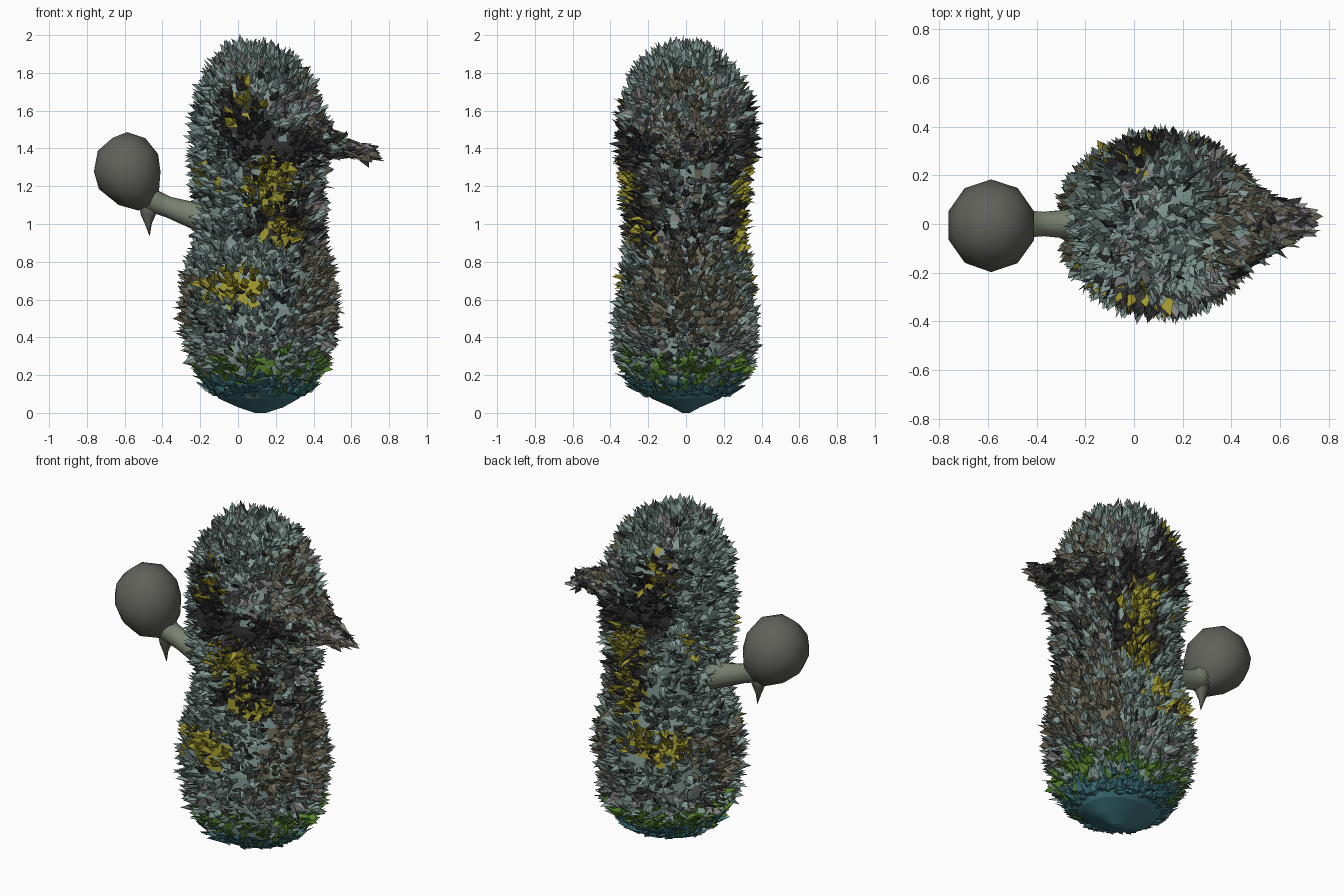
import bpy, bmesh, math, random
from mathutils import Vector, Matrix, noise

if "Cube" in bpy.data.objects:
    bpy.data.objects.remove(bpy.data.objects["Cube"])

random.seed(7)

PALETTE = [("teal", (.23, .33, .30)), ("dark", (.035, .035, .035)), ("brown", (.16, .145, .10)),
           ("yellow", (.36, .32, .03)), ("green", (.10, .24, .03)), ("blue", (.05, .18, .21)),
           ("grey", (.22, .22, .22)), ("ball_grey", (.12, .12, .105)), ("arm_olive", (.20, .23, .17))]
MATS = []
for nm, c in PALETTE:
    m = bpy.data.materials.new(nm)
    m.diffuse_color = (*c, 1)
    m.use_nodes = True
    m.node_tree.nodes["Principled BSDF"].inputs["Base Color"].default_value = m.diffuse_color
    MATS.append(m)
TEAL, DARK, BROWN, YELLOW, GREEN, BLUE, GREY, BALL, ARM = range(9)


def near(p, x, z, rx, rz):
    return ((p.x - x) / rx) ** 2 + ((p.z - z) / rz) ** 2 < 1


# plumage colours by place, the same on the front and the back
def plumage(p):
    q = p + noise.noise_vector(p * 9) * .06 + Vector([random.uniform(-.045, .045) for _ in range(3)])
    side = abs(q.y) > .12
    if q.z < .15:
        return BLUE
    if q.z < .29:
        return GREEN if random.random() < .6 else TEAL
    if q.z < .42 and random.random() < .4:
        return GREY
    if side and (near(q, .16, 1.2, .11, .13) or near(q, .2, .96, .07, .12) or near(q, 0, .66, .16, .09)):
        return YELLOW if random.random() < .85 else DARK
    if q.x < -.14 and 1.1 < q.z < 1.36 and side:
        return YELLOW if random.random() < .6 else TEAL
    if side and near(q, .02, 1.64, .07, .09):
        return YELLOW if random.random() < .4 else DARK
    if side and (near(q, .03, 1.52, .1, .2) or near(q, .26, 1.4, .22, .09) or near(q, .2, 1.02, .13, .18)):
        return DARK
    if near(q, .27, 1.6, .1, .1) or near(q, .02, 1.8, .06, .13):
        return GREY if random.random() < .6 else TEAL
    if q.x > .5 and q.z > 1.3:
        return random.choice((GREY, BROWN, DARK))
    if q.x > .3 and (q.z > 1.45 or .42 < q.z < .85):
        return BROWN if random.random() < .75 else TEAL
    if q.x < -.2 and .42 < q.z < .75:
        return BROWN
    if q.x > .3 and .85 < q.z < 1.4:
        return random.choice((TEAL, TEAL, DARK, GREY, BROWN))
    return DARK if random.random() < .08 else TEAL


def ring_point(row, a):
    c, u, v = row
    return c + u * math.cos(a) + v * math.sin(a)


# skin through elliptical rings (centre, half axis, half axis), capped
def loft(bm, rows, n, colour):
    rings = [[bm.verts.new(ring_point(r, math.tau * i / n)) for i in range(n)] for r in rows]
    faces = [bm.faces.new(rings[0]), bm.faces.new(rings[-1])]
    for a, b in zip(rings, rings[1:]):
        for i in range(n):
            j = (i + 1) % n
            faces.append(bm.faces.new((a[i], a[j], b[j], b[i])))
    for f in faces:
        f.material_index = colour(f.calc_center_median())


# one pointed, ridged feather
def feather(bm, p, nrm, direction, length, width, mat):
    d = direction.normalized()
    s = (Matrix.Rotation(random.uniform(-.8, .8), 3, d) @ d.cross(nrm)).normalized()
    k = s.cross(d)
    pts = [p - nrm * .012, p + d * length * .4 + s * width, p + d * length,
           p + d * length * .4 - s * width, p + d * length * .4 + k * width * .4]
    for q in pts:
        q.z = max(q.z, 0)
    v = [bm.verts.new(q) for q in pts]
    for idx in ((0, 1, 4), (1, 2, 4), (2, 3, 4), (3, 0, 4), (3, 2, 1, 0)):
        bm.faces.new([v[i] for i in idx]).material_index = mat


# feathers spread evenly over the skin; flow is the way they lean
def cover(bm, rows, spacing, out, lean, flow, size):
    for r0, r1 in zip(rows, rows[1:]):
        mid = tuple((a + b) / 2 for a, b in zip(r0, r1))
        if mid[0].z < .07:
            continue
        depth = (ring_point(r1, .8) - ring_point(r0, .8)).length
        around = math.pi * (mid[1].length + mid[2].length)
        for i in range(max(3, round(around * depth / spacing ** 2))):
            a, t = random.uniform(0, math.tau), random.random()
            p0, p1 = ring_point(r0, a), ring_point(r1, a)
            p = p0.lerp(p1, t)
            n = (ring_point(mid, a + .05) - ring_point(mid, a - .05)).cross(p1 - p0).normalized()
            if n.dot(p - mid[0]) < 0:
                n = -n
            f = flow - n * flow.dot(n)
            rnd = Vector([random.gauss(0, .33) for _ in range(3)])
            rnd -= n * rnd.dot(n)
            low = min(1, max(.12, (p.z - .04) / .24))      # flat, sleek underside
            d = n * out * low + f * (lean + 1 - low) + rnd * low
            feather(bm, p, n, d, size * random.uniform(.7, 1.25), random.uniform(.02, .034), plumage(p))


def refine(rows, step):
    out = []
    for a, b in zip(rows, rows[1:]):
        k = max(1, math.ceil((ring_point(b, 0) - ring_point(a, 0)).length / step))
        out += [tuple(x.lerp(y, i / k) for x, y in zip(a, b)) for i in range(k)]
    return out + [rows[-1]]


def finish(name, bm, angle=None):
    bmesh.ops.recalc_face_normals(bm, faces=bm.faces)
    me = bpy.data.meshes.new(name)
    bm.to_mesh(me)
    bm.free()
    for m in MATS:
        me.materials.append(m)
    ob = bpy.data.objects.new(name, me)
    bpy.context.collection.objects.link(ob)
    if angle:
        for f in me.polygons:
            f.use_smooth = True
    return ob


# feathered body: z, left x, right x, half depth
profile = [(0, .09, .15, .02), (.03, 0, .24, .075), (.075, -.1, .32, .18), (.12, -.14, .36, .235),
           (.18, -.165, .39, .275), (.28, -.19, .42, .305), (.4, -.23, .44, .31), (.55, -.25, .468, .31),
           (.75, -.215, .432, .285), (.9, -.165, .4, .26), (1.05, -.165, .395, .26), (1.25, -.18, .41, .28),
           (1.4, -.185, .43, .305), (1.55, -.18, .41, .3), (1.7, -.15, .355, .265), (1.8, -.11, .285, .2),
           (1.87, -.05, .2, .125), (1.9, .02, .12, .05)]
body = refine([(Vector(((a + b) / 2, 0, z)), Vector(((b - a) / 2, 0, 0)), Vector((0, y, 0)))
               for z, a, b, y in profile], .05)
bm = bmesh.new()
loft(bm, body, 40, plumage)
cover(bm, body, .0275, .85, .4, Vector((0, 0, 1)), .092)
# crest at the crown
for i in range(20):
    a, r = random.uniform(0, math.tau), random.uniform(0, .05)
    p = Vector((.06 + r * math.cos(a), r * math.sin(a), 1.895))
    feather(bm, p, Vector((math.cos(a), math.sin(a), .2)),
            Vector((math.cos(a) * .4, math.sin(a) * .4, 1)), random.uniform(.07, .1), .026, TEAL)
finish("feathered_body", bm)

# feathered beak: x, z, half width, half height
beak = refine([(Vector((x, 0, z)), Vector((0, w, 0)), Vector((0, 0, h))) for x, z, w, h in
               [(.36, 1.46, .24, .14), (.44, 1.44, .17, .085), (.52, 1.415, .11, .04),
                (.61, 1.395, .07, .02), (.69, 1.37, .03, .01)]], .04)
bm = bmesh.new()
loft(bm, beak, 16, plumage)
cover(bm, beak, .022, .25, 1.0, Vector((1, 0, -.25)), .085)
for y in (-.012, 0, .012):
    feather(bm, Vector((.665, y, 1.385)), Vector((0, 0, 1)), Vector((1, -y * 5, -.28)), .1, .02, GREY)
finish("feathered_beak", bm)

# smooth arm from the body to the ball
bm = bmesh.new()
arm = [(Vector((x, 0, z)), Vector((.25, 0, 1)).normalized() * r, Vector((0, r * .95, 0))) for x, z, r in
       [(-.1, 1.0, .085), (-.2, 1.035, .075), (-.28, 1.06, .065), (-.37, 1.09, .055), (-.43, 1.115, .06),
        (-.5, 1.17, .085)]]
loft(bm, arm, 10, lambda p: ARM)
finish("arm", bm, True)

# faceted ball, drawn down towards the arm
bm = bmesh.new()
bmesh.ops.create_icosphere(bm, subdivisions=2, radius=1)
for v in bm.verts:
    low = max(0, -v.co.z)
    v.co = Vector((v.co.x * .184 * (1 - .12 * low ** 2) + .06 * low ** 2, v.co.y * .19,
                   v.co.z * .208)) * (1 + .02 * noise.noise(v.co * 2.5)) + Vector((-.587, -.007, 1.278))
for f in bm.faces:
    f.material_index = BALL
finish("ball", bm, True)

# thorn hanging under the ball
bm = bmesh.new()
thorn = [(Vector((x, 0, z)), Vector((r, 0, 0)), Vector((0, r * .8, 0))) for x, z, r in
         [(-.465, 1.12, .06), (-.475, 1.05, .04), (-.475, 1.0, .018), (-.468, .94, .002)]]
loft(bm, thorn, 6, lambda p: BALL)
finish("thorn", bm, True)
